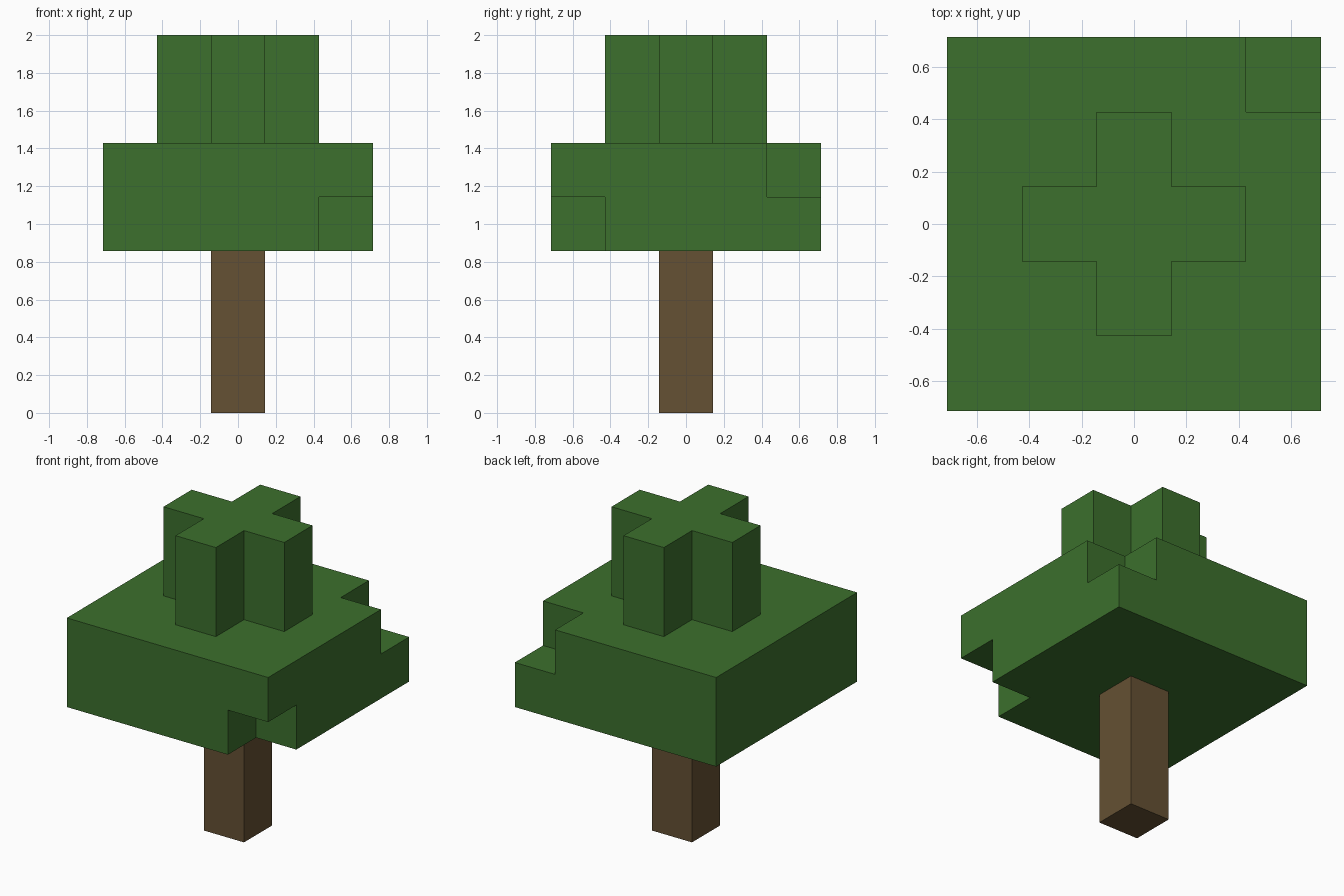
import bpy, bmesh, math
from mathutils import Vector

cube = bpy.data.objects.get("Cube")
if cube:
    bpy.data.objects.remove(cube, do_unlink=True)

BLOCK = 2 / 7  # the tree is seven blocks tall


def material(name, rgb):
    mat = bpy.data.materials.new(name)
    mat.use_nodes = True
    mat.diffuse_color = (*rgb, 1)
    bsdf = mat.node_tree.nodes["Principled BSDF"]
    bsdf.inputs["Base Color"].default_value = (*rgb, 1)
    bsdf.inputs["Roughness"].default_value = 0.9
    return mat


def blocks(xs, ys, zs):
    return {(x, y, z) for x in xs for y in ys for z in zs}


def build(name, cells, solid, mat):
    """Mesh the outer skin of a group of blocks, merging flat areas."""
    bm = bmesh.new()
    for cell in cells:
        centre = Vector(cell) + Vector((0, 0, 0.5))
        for axis in range(3):
            for sign in (-1, 1):
                n = Vector((0, 0, 0))
                n[axis] = sign
                if tuple(int(c + d) for c, d in zip(cell, n)) in solid:
                    continue
                u = Vector((0, 0, 0))
                u[(axis + 1) % 3] = 1
                v = n.cross(u)
                corners = [centre + (n + a * u + b * v) / 2
                           for a, b in ((-1, -1), (1, -1), (1, 1), (-1, 1))]
                bm.faces.new([bm.verts.new(c * BLOCK) for c in corners])
    bmesh.ops.remove_doubles(bm, verts=bm.verts, dist=0.001)
    bmesh.ops.dissolve_limit(bm, angle_limit=math.radians(1),
                             verts=bm.verts, edges=bm.edges)
    mesh = bpy.data.meshes.new(name)
    bm.to_mesh(mesh)
    bm.free()
    mesh.materials.append(mat)
    bpy.context.collection.objects.link(bpy.data.objects.new(name, mesh))


leaf_green = material("leaf green", (0.045, 0.162, 0.026))
bark_brown = material("bark brown", (0.130, 0.082, 0.033))

# Trunk: a single column
trunk = blocks([0], [0], range(3))

# Canopy: wide slab missing one lower front and one upper back corner
wide = range(-2, 3)
canopy = blocks(wide, wide, (3, 4)) - {(2, -2, 3), (2, 2, 4)}

# Crown: plus-shaped top
arm = range(-1, 2)
crown = blocks(arm, [0], (5, 6)) | blocks([0], arm, (5, 6))

solid = trunk | canopy | crown
build("trunk", trunk, solid, bark_brown)
build("leaf_canopy", canopy, solid, leaf_green)
build("leaf_crown", crown, solid, leaf_green)
